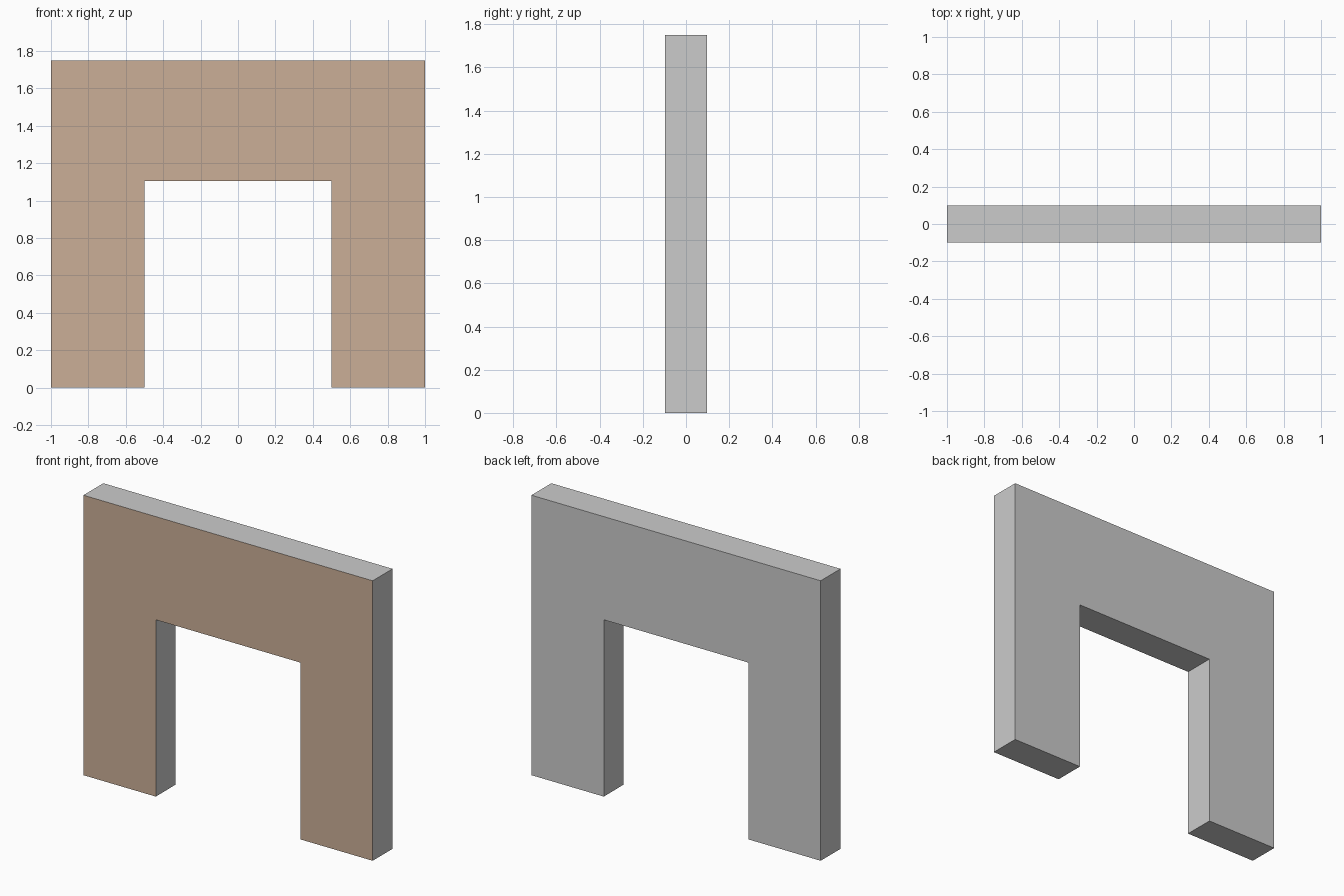
import bpy, bmesh

if "Cube" in bpy.data.objects:
    bpy.data.objects.remove(bpy.data.objects["Cube"])

WIDTH, HEIGHT, DEPTH = 2.0, 1.75, 0.196
OPEN_W, OPEN_H = 1.0, 1.105

# Outline of the doorway wall: right half, mirrored to the left
half = [(OPEN_W / 2, OPEN_H), (OPEN_W / 2, 0), (WIDTH / 2, 0), (WIDTH / 2, HEIGHT)]
outline = half + [(-x, z) for x, z in reversed(half)]

# Front profile extruded backwards
bm = bmesh.new()
front = bm.faces.new([bm.verts.new((x, -DEPTH / 2, z)) for x, z in outline])
ext = bmesh.ops.extrude_face_region(bm, geom=[front], use_keep_orig=True)
new_verts = [g for g in ext["geom"] if isinstance(g, bmesh.types.BMVert)]
bmesh.ops.translate(bm, verts=new_verts, vec=(0, DEPTH, 0))
bmesh.ops.recalc_face_normals(bm, faces=bm.faces)

# Only the front face is brown; all other sides stay plain grey
for face in bm.faces:
    face.material_index = 1 if face.normal.y < -0.5 else 0

mesh = bpy.data.meshes.new("doorway_wall")
bm.to_mesh(mesh)
bm.free()

brown = bpy.data.materials.new("brown_front")
brown.diffuse_color = (0.60, 0.43, 0.31, 1)
brown.use_nodes = True
brown.node_tree.nodes["Principled BSDF"].inputs["Base Color"].default_value = brown.diffuse_color
mesh.materials.append(None)
mesh.materials.append(brown)

wall = bpy.data.objects.new("doorway_wall", mesh)
bpy.context.collection.objects.link(wall)
